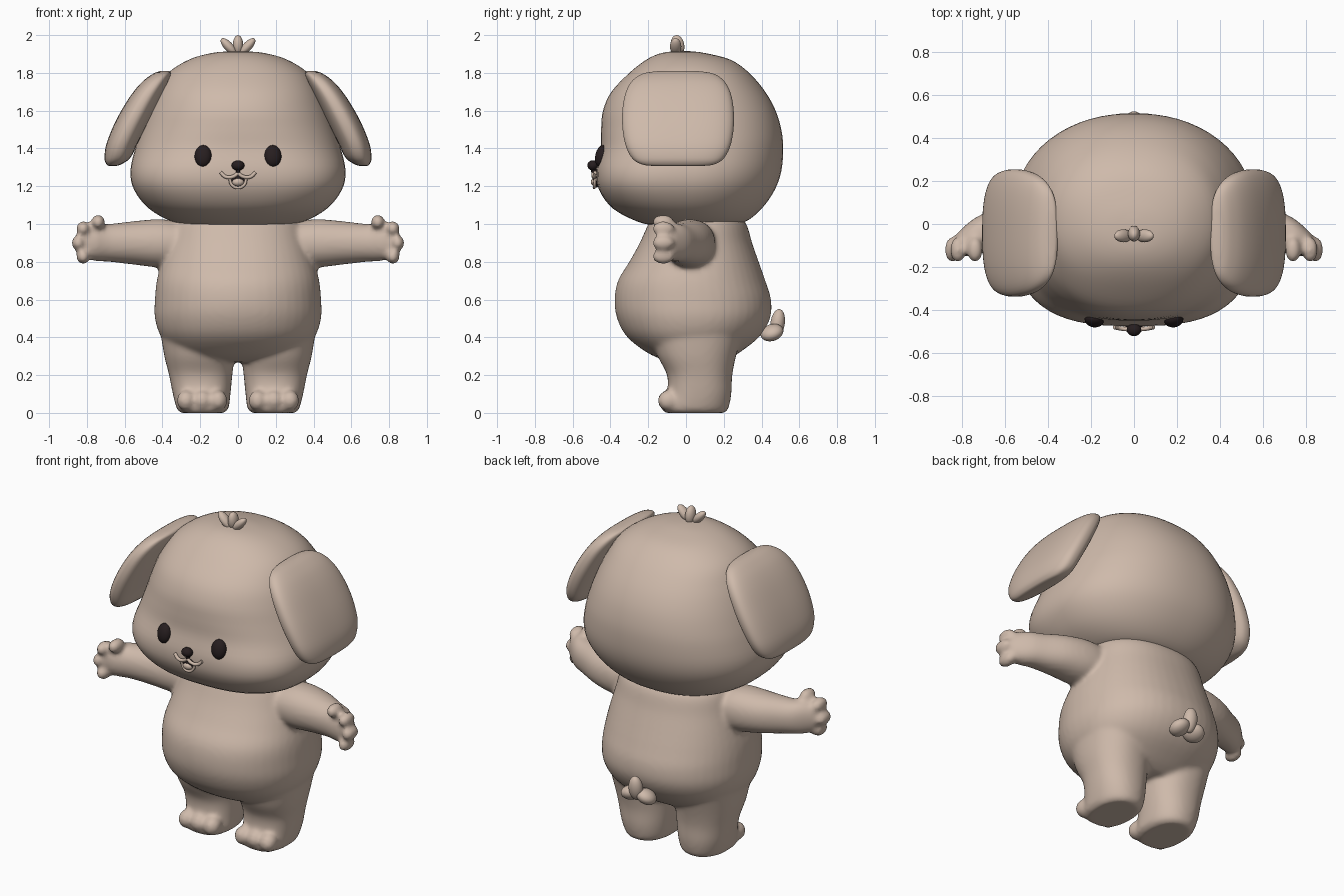
import bpy, bmesh
from math import sin, cos, pi
from mathutils import Matrix, Vector, Euler

old = bpy.data.objects.get("Cube")
if old:
    bpy.data.objects.remove(old, do_unlink=True)


def make_material(name, colour):
    mat = bpy.data.materials.new(name)
    mat.use_nodes = True
    mat.diffuse_color = colour
    mat.node_tree.nodes["Principled BSDF"].inputs["Base Color"].default_value = colour
    return mat


FUR = make_material("beige fur", (0.62, 0.49, 0.405, 1))
DARK = make_material("dark brown", (0.02, 0.013, 0.014, 1))


def finish(name, bm, mat):
    """Turn a bmesh into a smooth shaded object of one colour."""
    bmesh.ops.recalc_face_normals(bm, faces=bm.faces)
    mesh = bpy.data.meshes.new(name)
    bm.to_mesh(mesh)
    bm.free()
    mesh.materials.append(mat)
    for poly in mesh.polygons:
        poly.use_smooth = True
    obj = bpy.data.objects.new(name, mesh)
    bpy.context.collection.objects.link(obj)
    return obj


def spline_rows(rows, steps=4):
    """Catmull-Rom interpolation between cross-section rows."""
    rows = [Vector(r) for r in rows]
    padded = [rows[0]] + rows + [rows[-1]]
    for a, b, c, d in zip(padded, padded[1:], padded[2:], padded[3:]):
        for i in range(steps):
            t = i / steps
            yield b + ((c - a) * t + (2 * a - 5 * b + 4 * c - d) * t**2
                       + (3 * b - a - 3 * c + d) * t**3) / 2
    yield rows[-1]


def bent(value, power):
    return abs(value) ** (2 / power) * (1 if value > 0 else -1)


def loft(bm, rows, side=1, sideways=False, segments=48, back=2.2):
    """Rows are height, x low, x high, y front, y back, front squareness."""
    rings = []
    for h, x0, x1, y0, y1, front in spline_rows(rows):
        ring = []
        for k in range(segments):
            a = 2 * pi * (k + 0.5) / segments
            n = front if sin(a) < 0 else max(back, front if back > 2.5 else back)
            x = (x0 + x1) / 2 + (x1 - x0) / 2 * bent(cos(a), n)
            y = (y0 + y1) / 2 + (y1 - y0) / 2 * bent(sin(a), n)
            point = (h * side, y, x) if sideways else (x * side, y, h)
            ring.append(bm.verts.new(point))
        rings.append(ring)
    for low, high in zip(rings, rings[1:]):
        for k in range(segments):
            j = (k + 1) % segments
            bm.faces.new((low[k], low[j], high[j], high[k]))
    bm.faces.new(rings[0])
    bm.faces.new(rings[-1])


def ball(bm, centre, radii, turn=(0, 0, 0)):
    matrix = Matrix.LocRotScale(Vector(centre), Euler(turn), Vector(radii))
    bmesh.ops.create_uvsphere(bm, u_segments=24, v_segments=16, radius=1, matrix=matrix)


# Head: wide flat cheeks, rounded crown
head_rows = [  # height, half width, front, back, front squareness
    (0.99, 0.2, -0.15, 0.2, 2.2),
    (1.01, 0.34, -0.25, 0.31, 2.3),
    (1.08, 0.47, -0.385, 0.40, 2.6),
    (1.18, 0.55, -0.46, 0.47, 2.8),
    (1.28, 0.57, -0.475, 0.505, 2.8),
    (1.4, 0.545, -0.453, 0.515, 2.5),
    (1.5, 0.515, -0.45, 0.505, 2.3),
    (1.6, 0.48, -0.44, 0.475, 2.2),
    (1.7, 0.435, -0.395, 0.42, 2.2),
    (1.8, 0.37, -0.3, 0.335, 2.2),
    (1.87, 0.26, -0.21, 0.235, 2.2),
    (1.905, 0.14, -0.13, 0.1, 2.1),
    (1.915, 0.03, -0.05, 0.02, 2),
]
bm = bmesh.new()
loft(bm, [(h, -w, w, f, b, n) for h, w, f, b, n in head_rows], segments=64)
finish("head", bm, FUR)

# Body, legs, arms, fingers and toes blended into one skin
body_rows = [  # height, half width, front, back
    (0.27, 0.2, -0.08, 0.2),
    (0.31, 0.32, -0.19, 0.27),
    (0.4, 0.405, -0.31, 0.385),
    (0.5, 0.44, -0.365, 0.445),
    (0.6, 0.44, -0.378, 0.45),
    (0.7, 0.43, -0.36, 0.42),
    (0.8, 0.405, -0.3, 0.385),
    (0.9, 0.375, -0.245, 0.35),
    (1.0, 0.345, -0.2, 0.32),
    (1.06, 0.3, -0.17, 0.27),
]
leg_rows = [
    (0, 0.075, 0.305, -0.11, 0.205, 2.6),
    (0.025, 0.05, 0.325, -0.125, 0.225, 2.6),
    (0.1, 0.04, 0.345, -0.1, 0.24, 2.5),
    (0.2, 0.03, 0.365, -0.1, 0.245, 2.4),
    (0.3, 0.02, 0.39, -0.15, 0.265, 2.3),
    (0.42, 0.02, 0.41, -0.19, 0.3, 2.2),
]
arm_rows = [
    (0.25, 0.79, 1.0, -0.1, 0.14, 2.1),
    (0.4, 0.77, 1.025, -0.115, 0.155, 2.1),
    (0.55, 0.785, 1.015, -0.12, 0.125, 2.1),
    (0.68, 0.8, 1.0, -0.13, 0.06, 2.1),
    (0.76, 0.805, 1.0, -0.15, 0.015, 2.1),
    (0.83, 0.83, 0.97, -0.145, -0.05, 2.1),
]
finger_spots = [(0.74, 1.01), (0.82, 0.975), (0.845, 0.9), (0.82, 0.828)]
bm = bmesh.new()
loft(bm, [(h, -w, w, f, b, 2.2) for h, w, f, b in body_rows])
for side in (-1, 1):
    loft(bm, leg_rows, side)
    loft(bm, arm_rows, side, sideways=True)
    for x, z in finger_spots:
        ball(bm, (x * side, -0.12, z), (0.037, 0.06, 0.04))
    for offset in (-0.085, 0, 0.085):
        ball(bm, ((0.19 + offset) * side, -0.095, 0.065), (0.05, 0.055, 0.055))
body = finish("body", bm, FUR)
remesh = body.modifiers.new("blend", "REMESH")
remesh.mode = "VOXEL"
remesh.voxel_size = 0.013
remesh.use_smooth_shade = True
soften = body.modifiers.new("soften", "SMOOTH")
soften.factor = 0.5
soften.iterations = 8

# Floppy ears: thick rounded slabs leaning outwards
ear_rows = [  # height, inner, outer, half depth
    (1.307, 0.65, 0.68, 0.12),
    (1.315, 0.62, 0.695, 0.19),
    (1.35, 0.57, 0.707, 0.245),
    (1.43, 0.53, 0.695, 0.282),
    (1.55, 0.47, 0.645, 0.297),
    (1.67, 0.41, 0.575, 0.285),
    (1.75, 0.37, 0.51, 0.25),
    (1.795, 0.355, 0.45, 0.19),
    (1.81, 0.365, 0.41, 0.1),
]
for side, name in ((1, "left_ear"), (-1, "right_ear")):
    bm = bmesh.new()
    loft(bm, [(h, i, o, -0.042 - d, d - 0.042, 2.6) for h, i, o, d in ear_rows],
         side, back=2.6)
    finish(name, bm, FUR)

# Hair tuft and tail: a middle lobe between two side lobes
bm = bmesh.new()
ball(bm, (0, -0.045, 1.945), (0.028, 0.036, 0.055), (0.15, 0, 0))
for side in (-1, 1):
    ball(bm, (0.05 * side, -0.055, 1.94), (0.024, 0.03, 0.056), (0, 0.75 * side, 0))
finish("hair_tuft", bm, FUR)

bm = bmesh.new()
ball(bm, (0, 0.485, 0.475), (0.042, 0.038, 0.075), (-0.15, 0, 0))
for side in (-1, 1):
    ball(bm, (0.05 * side, 0.455, 0.425), (0.06, 0.062, 0.042), (0.3, 0.35 * side, 0))
finish("tail", bm, FUR)

# Eyes, nose and open mouth
for side, name in ((1, "left_eye"), (-1, "right_eye")):
    bm = bmesh.new()
    ball(bm, (0.185 * side, -0.447, 1.36), (0.045, 0.033, 0.058), (-0.2, 0, 0.15 * side))
    finish(name, bm, DARK)
bm = bmesh.new()
ball(bm, (0, -0.493, 1.31), (0.034, 0.029, 0.027))
ball(bm, (0, -0.485, 1.285), (0.012, 0.018, 0.022))
finish("nose", bm, DARK)
bm = bmesh.new()
ball(bm, (0, -0.475, 1.228), (0.042, 0.02, 0.036))
finish("mouth", bm, DARK)
bm = bmesh.new()
ball(bm, (0, -0.482, 1.222), (0.032, 0.022, 0.022))
finish("tongue", bm, FUR)


def tube(name, points, radius):
    curve = bpy.data.curves.new(name, "CURVE")
    curve.dimensions = "3D"
    curve.bevel_depth = radius
    curve.bevel_resolution = 3
    curve.use_fill_caps = True
    spline = curve.splines.new("BEZIER")
    spline.bezier_points.add(len(points) - 1)
    for knot, point in zip(spline.bezier_points, points):
        knot.co = point
        knot.handle_left_type = knot.handle_right_type = "AUTO"
    curve.materials.append(FUR)
    obj = bpy.data.objects.new(name, curve)
    bpy.context.collection.objects.link(obj)


# Lips: two upward curls and a lower loop
for side, name in ((1, "left_lip"), (-1, "right_lip")):
    tube(name, [(0, -0.49, 1.268), (0.03 * side, -0.49, 1.25),
                (0.065 * side, -0.486, 1.25), (0.092 * side, -0.48, 1.273)], 0.01)
tube("lower_lip", [(-0.044, -0.482, 1.243), (-0.033, -0.484, 1.208), (0, -0.486, 1.192),
                   (0.033, -0.484, 1.208), (0.044, -0.482, 1.243)], 0.008)
